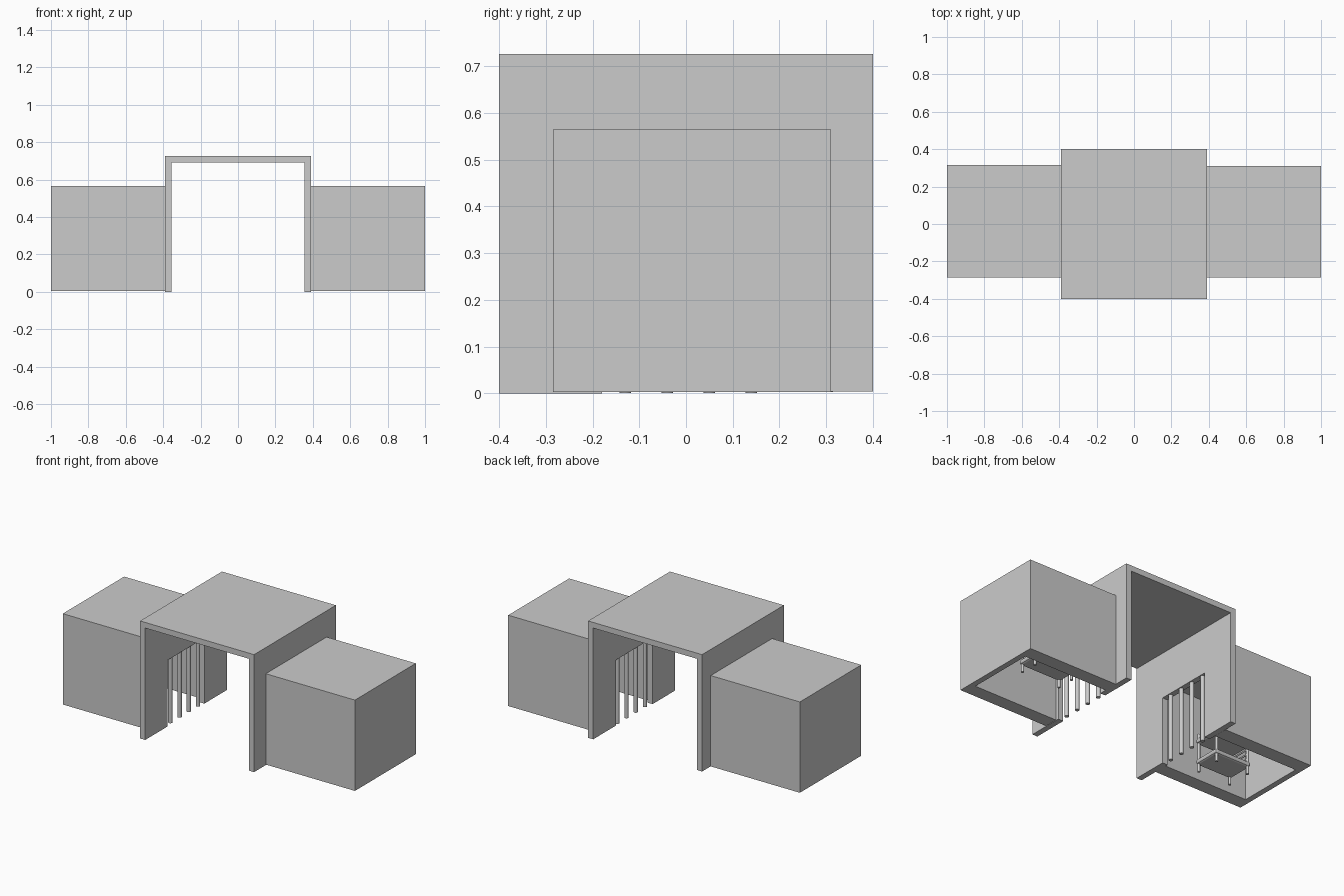
import bpy, bmesh
from mathutils import Vector

if "Cube" in bpy.data.objects:
    bpy.data.objects.remove(bpy.data.objects["Cube"])


def link(name, bm):
    bmesh.ops.recalc_face_normals(bm, faces=bm.faces[:])
    me = bpy.data.meshes.new(name)
    bm.to_mesh(me)
    bm.free()
    ob = bpy.data.objects.new(name, me)
    bpy.context.collection.objects.link(ob)
    return ob


def box(name, x, y, z):
    x, y, z = sorted(x), sorted(y), sorted(z)
    bm = bmesh.new()
    bmesh.ops.create_cube(bm, size=1)
    for v in bm.verts:
        v.co = Vector([(r[0] + r[1]) / 2 + c * (r[1] - r[0])
                       for c, r in zip(v.co, (x, y, z))])
    return link(name, bm)


def rod(name, a, b, r):
    a, b = Vector(a), Vector(b)
    d = b - a
    bpy.ops.mesh.primitive_cylinder_add(vertices=16, radius=r, depth=d.length,
                                        location=(a + b) / 2)
    ob = bpy.context.object
    ob.name = name
    ob.rotation_euler = d.to_track_quat('Z', 'Y').to_euler()
    bpy.ops.object.shade_smooth_by_angle()
    return ob


def cut(ob, cutter):
    mod = ob.modifiers.new("cut", 'BOOLEAN')
    mod.operation, mod.solver, mod.object = 'DIFFERENCE', 'EXACT', cutter
    bpy.context.view_layer.objects.active = ob
    bpy.ops.object.modifier_apply(modifier=mod.name)
    bpy.data.objects.remove(cutter)


# Central passage: upside-down U profile extruded front to back
o, i = 0.39, 0.355
profile = [(-o, 0), (-o, .727), (o, .727), (o, 0), (i, 0), (i, .692), (-i, .692), (-i, 0)]
bm = bmesh.new()
face = bm.faces.new([bm.verts.new((x, -0.4, z)) for x, z in profile])
ext = bmesh.ops.extrude_face_region(bm, geom=[face])
bmesh.ops.translate(bm, vec=(0, 0.8, 0),
                    verts=[g for g in ext['geom'] if isinstance(g, bmesh.types.BMVert)])
passage = link("passage", bm)
# Cell doorway through both legs, and the slightly raised rear feet
cut(passage, box("doorway_cutter", (-.6, .6), (-.18, .178), (-.1, .41)))
cut(passage, box("foot_cutter", (-.6, .6), (.1, .5), (-.1, .004)))


# Bunk bed: two rounded slabs, four posts, and an end ladder
def bunk(side, x0, x1, y0, y1):
    for level, z in (("lower", .05), ("upper", .18)):
        slab = box(f"{side}_{level}_bunk", (x0, x1), (y0, y1), (z, z + .03))
        bev = slab.modifiers.new("round", 'BEVEL')
        bev.width, bev.segments = .012, 2
    xs = sorted((x0, x1))
    for x in (xs[0] + .015, xs[1] - .015):
        for y in (y0 + .012, y1 - .012):
            rod(f"{side}_bunk_post", (x, y, .003), (x, y, .24), .008)
    xe = x1 - .015 if x1 > 0 else x1 + .015
    for z in (.1, .13, .16):
        rod(f"{side}_bunk_rung", (xe, y0 + .012, z), (xe, y1 - .012, z), .005)


for s, side, back in ((-1, "left", .315), (1, "right", .31)):
    # Hollow cell, open underneath and toward the doorway
    cell = box(f"{side}_cell", (s * .39, s * 1), (-.285, back), (.003, .565))
    cut(cell, box("cavity_cutter", (s * .3, s * .965), (-.2, .225), (-.1, .515)))
    # Door bars
    for k in range(4):
        y = -.13 + .09 * k
        rod(f"{side}_door_bar", (s * .372, y, .001), (s * .372, y, .42), .0125)

bunk("left", -.56, -.81, -.145, .03)
bunk("right", .59, .88, .07, .2)
